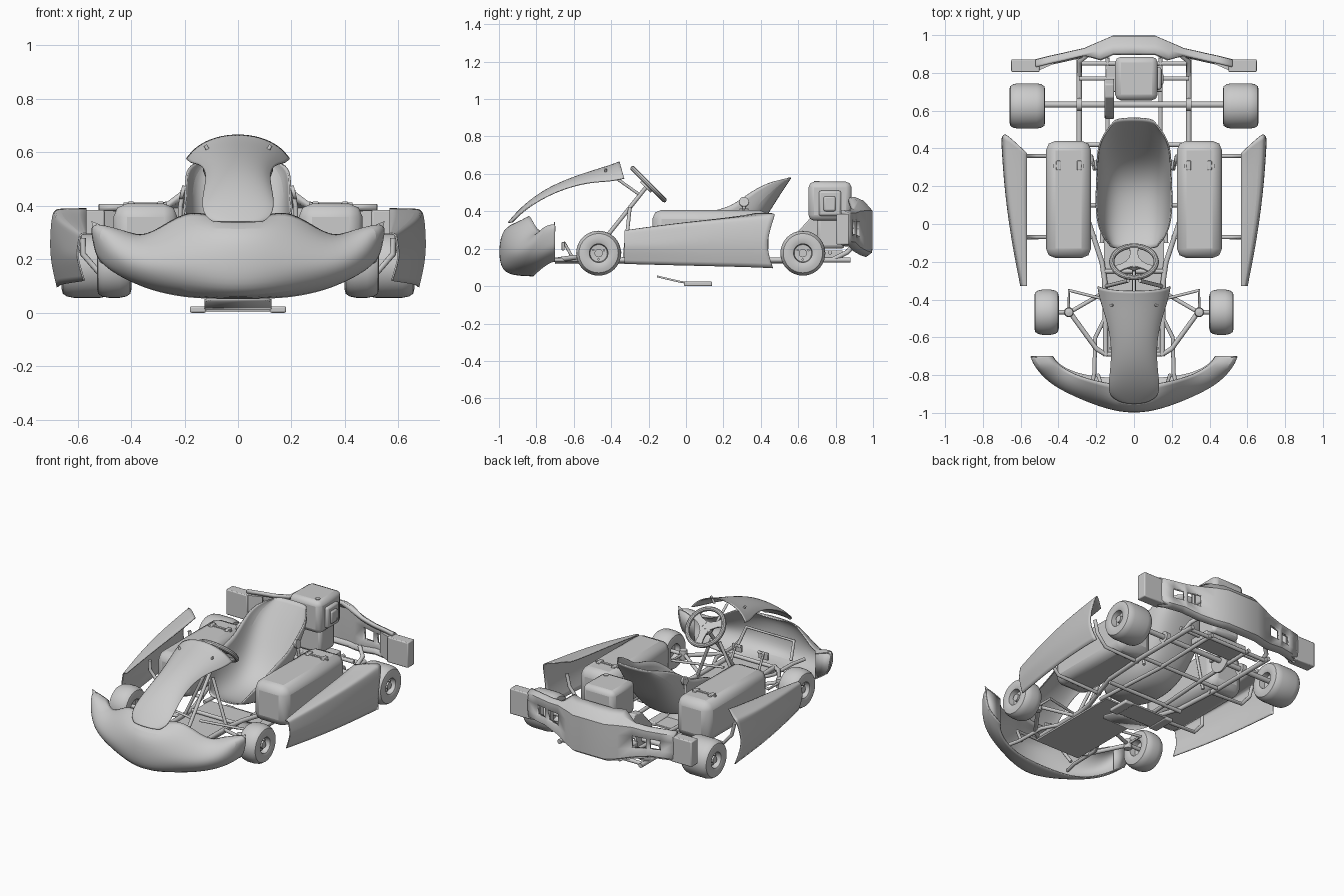
import bpy, bmesh
from math import sin, cos, pi, radians
from mathutils import Vector, Matrix

if "Cube" in bpy.data.objects:
    bpy.data.objects.remove(bpy.data.objects["Cube"])


def make(name, bm, mirror=False, sub=0, thick=0, bevel=0, seg=2, angle=35):
    bmesh.ops.recalc_face_normals(bm, faces=bm.faces[:])
    me = bpy.data.meshes.new(name)
    bm.to_mesh(me)
    bm.free()
    ob = bpy.data.objects.new(name, me)
    bpy.context.collection.objects.link(ob)
    bpy.ops.object.select_all(action='DESELECT')
    bpy.context.view_layer.objects.active = ob
    ob.select_set(True)
    bpy.ops.object.shade_smooth_by_angle(angle=radians(angle))
    if bevel:
        m = ob.modifiers.new("bevel", 'BEVEL')
        m.width, m.segments = bevel, seg
    if mirror:
        ob.modifiers.new("mirror", 'MIRROR').merge_threshold = 0.002
    if sub:
        m = ob.modifiers.new("sub", 'SUBSURF')
        m.levels = m.render_levels = sub
        m.boundary_smooth = 'PRESERVE_CORNERS'
    if thick:
        m = ob.modifiers.new("solid", 'SOLIDIFY')
        m.thickness, m.offset = thick, 0
    return ob


def loft(name, rows, skip=(), closed=False, caps=True, **kw):
    """Skin a grid of points; skip lists cells left open."""
    bm = bmesh.new()
    g = [[bm.verts.new(p) for p in r] for r in rows]
    n = len(rows[0])
    for i in range(len(g) - 1):
        for j in range(n if closed else n - 1):
            k = (j + 1) % n
            if (i, j) not in skip:
                bm.faces.new((g[i][j], g[i][k], g[i + 1][k], g[i + 1][j]))
    if closed and caps:
        bm.faces.new(g[0])
        bm.faces.new(g[-1])
    return make(name, bm, **kw)


def box(name, lo, hi, **kw):
    bm = bmesh.new()
    lo, hi = Vector(lo), Vector(hi)
    bmesh.ops.create_cube(bm, size=1, matrix=Matrix.Translation((lo + hi) / 2)
                          @ Matrix.Diagonal((*(hi - lo), 1)))
    return make(name, bm, **kw)


def lathe(name, prof, center, axis, n=40, **kw):
    """Spin (radius, height) points about an axis through center."""
    q = Vector((0, 0, 1)).rotation_difference(Vector(axis))
    rows = [[Vector(center) + q @ Vector((r * cos(2 * pi * k / n), r * sin(2 * pi * k / n), h))
             for k in range(n)] for r, h in prof]
    return loft(name, rows, closed=True, **kw)


def disc(name, center, axis, r, h, **kw):
    return lathe(name, [(r, -h / 2), (r, h / 2)], center, axis, n=24, **kw)


def tube(name, pts, r=.013, **kw):
    """Round bar along points, with mitred bends."""
    pts = [Vector(p) for p in pts]
    rows, ref = [], None
    for i, p in enumerate(pts):
        d = ((pts[min(i + 1, len(pts) - 1)] - p).normalized() + (p - pts[max(i - 1, 0)]).normalized()).normalized()
        ref = d.orthogonal() if ref is None else ref
        ref = (ref - d * ref.dot(d)).normalized()
        side = d.cross(ref)
        rows.append([p + (ref * cos(k * pi / 6) + side * sin(k * pi / 6)) * r for k in range(12)])
    return loft(name, rows, closed=True, angle=50, **kw)


# Wheels, rims and hubs
for name, y, x, w in (("front", -.467, .463, .13), ("rear", .625, .565, .19)):
    h = w / 2
    half = [(.001, h - .045), (.046, h - .04), (.05, h - .006), (.06, h - .002), (.085, h), (.105, h - .005),
            (.115, h - .02), (.12, h - .045)]
    lathe(name + "_wheels", half + [(r, -z) for r, z in reversed(half)], (x, y, .176), (1, 0, 0), mirror=True)
    disc(name + "_hubs", (x + h - .035, y, .176), (1, 0, 0), .022, .04, mirror=True)
    for k in range(3):
        a = k * 2 * pi / 3 + .5
        disc(f"{name}_wheel_bolts_{k}", (x + h - .04, y + .033 * cos(a), .176 + .033 * sin(a)), (1, 0, 0), .006, .02, mirror=True)

# Rear axle with bearings and sprocket
tube("rear_axle", [(-.5, .632, .176), (.5, .632, .176)], .016)
disc("axle_bearings", (.29, .632, .176), (1, 0, 0), .035, .03, mirror=True)
disc("sprocket", (-.13, .632, .176), (1, 0, 0), .075, .012)

# Tubular frame
tube("main_rails", [(.29, .88, .14), (.29, .42, .14), (.27, .1, .14), (.17, -.2, .14), (.155, -.3, .14), (.15, -.7, .14)], .014, mirror=True)
tube("inner_rails", [(.14, .88, .14), (.14, .4, .13), (.17, -.1, .13)], .012, mirror=True)
for k, (y, x, z) in enumerate([(.85, .29, .14), (.77, .29, .18), (.42, .29, .14), (.1, .27, .12), (-.25, .16, .14), (-.69, .15, .14)]):
    tube(f"cross_bar_{k}", [(-x, y, z), (x, y, z)], .012)
tube("side_bars", [(.27, .36, .14), (.52, .36, .15), (.58, .36, .22), (.6, .36, .3)], .011, mirror=True)
tube("side_bars_front", [(.2, -.07, .14), (.52, -.07, .15), (.58, -.07, .22), (.58, -.07, .28)], .011, mirror=True)
tube("nose_bars", [(.155, -.5, .14), (.205, -.6, .14), (.21, -.79, .14), (.23, -.88, .14)], .011, mirror=True)
tube("nose_hoop", [(-.19, -.80, .15), (-.17, -.86, .25), (.17, -.86, .25), (.19, -.80, .15)], .01)
tube("rear_bumper_stays", [(.29, .78, .14), (.29, .86, .18), (.24, .9, .22)], .013, mirror=True)
box("floor_pan", (-.16, -.7, .117), (.16, -.06, .127))

# Steering knuckles and linkage
tube("steering_arms", [(.15, -.69, .14), (.2, -.66, .145), (.34, -.467, .17)], .013, mirror=True)
tube("upper_arms", [(.155, -.36, .14), (.34, -.467, .18)], .011, mirror=True)
lathe("kingpins", [(.001, -.035), (.022, -.03), (.026, 0), (.022, .03), (.001, .035)], (.345, -.467, .176), (0, 0, 1), n=20, mirror=True)
tube("stub_axles", [(.34, -.467, .176), (.46, -.467, .176)], .012, mirror=True)
tube("track_rods", [(.345, -.467, .18), (.345, -.35, .18), (.33, -.355, .18), (.03, -.43, .19)], .008, mirror=True)
tube("steering_column", [(0, -.2, .545), (0, -.5, .17)], .011)
tube("column_supports", [(.15, -.33, .14), (.03, -.3, .42)], .01, mirror=True)
tube("fairing_stay", [(0, -.42, .61), (0, -.25, .49)], .008)

# Pedals
tube("pedals", [(.1, -.6, .14), (.1, -.65, .23), (.06, -.65, .23)], .008, mirror=True)
box("pedal_pads", (.06, -.665, .19), (.13, -.65, .235), bevel=.004, mirror=True)

# Steering wheel
wc = Vector((0, -.2, .545))
n = Vector((0, 1, 1)).normalized()
up = Vector((0, -1, 1)).normalized()
lathe("steering_wheel_rim", [(.118 + .014 * cos(a * pi / 5), .014 * sin(a * pi / 5)) for a in range(11)], wc, n, caps=False)
disc("steering_hub", wc - n * .012, n, .04, .025)
for k, a in enumerate((0, 120, 240)):
    d = Vector((1, 0, 0)) * sin(radians(a + 180)) + up * cos(radians(a + 180))
    s = d.cross(n)
    rows = [[wc + d * t + s * u * w + n * v for u, v in ((-1, -.008), (1, -.008), (1, .002), (-1, .002))]
            for t, w in ((.02, .026), (.07, .02), (.118, .026))]
    loft(f"steering_spoke_{k}", rows, closed=True)

# Bucket seat: centre line (y, z), rim (y, z), half width
seat = [(-.13, .19, -.12, .22, .12), (-.03, .145, -.05, .31, .18), (.1, .13, .06, .38, .2), (.22, .145, .16, .405, .2),
        (.33, .22, .25, .43, .195), (.42, .36, .34, .50, .195), (.5, .49, .44, .555, .185), (.56, .58, .535, .575, .11)]
rows = []
for yc, zc, yr, zr, w in seat:
    row = []
    for k in range(9):
        t = k / 4 - 1
        f = abs(t) ** 2.6
        row.append((w * sin(t * pi / 2), yc + (yr - yc) * f, zc + (zr - zc) * f))
    rows.append(row)
loft("seat", rows, sub=2, thick=.008)
tube("seat_stays", [(.225, .36, .14), (.215, .31, .4), (.205, .31, .46)], .009, mirror=True)
disc("seat_stay_bolts", (.208, .31, .45), (1, 0, .25), .026, .014, mirror=True)

# Side boxes with lid seam and clips
box("side_boxes", (.227, -.18, .15), (.466, .44, .408), bevel=.05, seg=2, mirror=True)
box("box_seams", (.265, .3, .38), (.428, .315, .413), mirror=True)
for k, x in enumerate((.29, .40)):
    box(f"box_clips_{k}", (x - .012, .285, .39), (x + .012, .335, .416), bevel=.004, mirror=True)

# Curved side panels
side = []
for y, zl, zt, xo, zb, back in ((-.328, .295, .282, .60, .12, 0), (-.315, .297, .284, .602, .119, 0), (-.1, .328, .312, .645, .113, 0), (.15, .355, .338, .68, .107, 0),
                                (.36, .375, .362, .695, .102, .5), (.475, .388, .380, .70, .096, 1)):
    side.append([(.567, y - .10 * back, zl), (xo - .03 * (.4 + back / 2), y, zl), (xo - .008, y, zt), (xo, y - .03 * back, .29 if y > 0 else .23),
                 (xo, y - .045 * back, .2), (xo - .025, y - .01 * back, zb)])
loft("side_panels", side, sub=2, thick=.006, mirror=True, angle=50)

# Nose bumper: half sections from the centre to the ear
nose = [[(0, -.82, .055), (0, -.965, .058), (0, -.998, .12), (0, -1.0, .23), (0, -.975, .32), (0, -.86, .35)],
        [(.1, -.815, .055), (.1, -.95, .062), (.1, -.99, .13), (.1, -.99, .23), (.1, -.955, .325), (.1, -.85, .36)],
        [(.2, -.81, .06), (.21, -.91, .078), (.22, -.955, .15), (.22, -.95, .22), (.21, -.90, .32), (.19, -.835, .385)],
        [(.30, -.79, .08), (.33, -.86, .1), (.345, -.905, .16), (.34, -.895, .21), (.335, -.86, .26), (.31, -.80, .302)],
        [(.37, -.76, .105), (.43, -.8, .128), (.445, -.845, .18), (.45, -.84, .23), (.43, -.80, .275), (.37, -.765, .285)],
        [(.41, -.73, .125), (.5, -.75, .168), (.51, -.765, .22), (.525, -.765, .28), (.525, -.755, .34), (.41, -.735, .302)],
        [(.43, -.70, .135), (.52, -.70, .19), (.535, -.70, .24), (.545, -.70, .29), (.55, -.70, .345), (.432, -.70, .297)]]
loft("nose_bumper", nose, sub=2, thick=.006, mirror=True, angle=50)
loft("nose_ear_ends", [[(.432, -.704, .138), (.434, -.704, .295)], [(.518, -.704, .19), (.548, -.704, .343)]], thick=.006, mirror=True)

# Front fairing: y, z, half width, droop at the sides
rows = []
for y, z, w, d, sweep in ((-.95, .34, .09, 0, .02), (-.93, .365, .125, .005, .02), (-.86, .44, .137, .03, 0), (-.75, .52, .12, .04, 0), (-.62, .577, .118, .045, 0),
                          (-.5, .617, .145, .06, 0), (-.41, .645, .18, .085, .01), (-.355, .666, .192, .09, .025)):
    rows.append([(w * sin(t * pi / 10) / sin(pi * .4), y + sweep * (t / 4) ** 2, z - d * (1 - cos(t * pi / 10)) / .69) for t in range(-4, 5)])
loft("front_fairing", rows, sub=2, thick=.006)
disc("fairing_screws", (.11, -.43, .605), (.6, 0, 1), .007, .05, mirror=True)

# Rear bumper: open-celled arms, centre cap and end blocks
rows = []
for x, y, b, t in ((0, .985, .165, .40), (.11, .985, .165, .40), (.18, .955, .175, .40), (.26, .92, .195, .395),
                   (.35, .9, .215, .385), (.37, .895, .22, .385), (.44, .88, .222, .385), (.52, .86, .225, .385)):
    h = t - b
    cap = [(x, y - .04, t + .045), (x, y - .085, t + .065)] if x < .2 else [(x, y - .02, t + .01), (x, y - .03, t + .01)]
    rows.append([(x, y - .03, b), (x, y, b + .02), (x, y, b + h * .35), (x, y, b + h * .75), (x, y, t)] + cap)
loft("rear_bumper", rows, skip={(3, 2), (5, 2)}, thick=.024, mirror=True)
box("rear_bumper_ends", (.5, .805, .222), (.65, .872, .385), bevel=.006, mirror=True)
loft("rear_bumper_wedges", [[(.42, .85, .23), (.43, .87, .23), (.43, .87, .38), (.42, .85, .38)],
                            [(.51, .81, .225), (.51, .87, .225), (.51, .87, .383), (.51, .81, .383)]], closed=True, mirror=True)

# Engine with side cover, crankcase and chain guard
box("engine_block", (-.1, .655, .35), (.125, .885, .558), bevel=.03, seg=2)
box("engine_side_cover", (.11, .71, .375), (.145, .83, .51), bevel=.012)
box("engine_cover_centre", (.13, .735, .4), (.155, .80, .48), bevel=.01)
box("crankcase", (-.09, .70, .2), (.1, .85, .37), bevel=.02)
box("engine_mount", (-.15, .70, .15), (.15, .84, .19), bevel=.005)
disc("fuel_cap", (.08, .70, .55), (0, 0, 1), .015, .025)
guard = [(.555, .19), (.57, .26), (.67, .37), (.74, .38), (.77, .33), (.75, .25), (.66, .2)]
loft("chain_guard", [[(x, y, z) for y, z in guard] for x in (-.155, -.105)], closed=True, bevel=.006)

# Low skid plate under the floor
loft("skid_ramp", [[(-w, y, z), (w, y, z)] for y, z, w in ((-.155, .052, .10), (-.13, .046, .125), (-.04, .025, .125), (.02, .014, .125))], thick=.01)
box("skid_base", (-.125, 0, .005), (.125, .14, .018), bevel=.003)
box("skid_sides", (.12, -.01, 0), (.18, .14, .024), bevel=.006, mirror=True)
